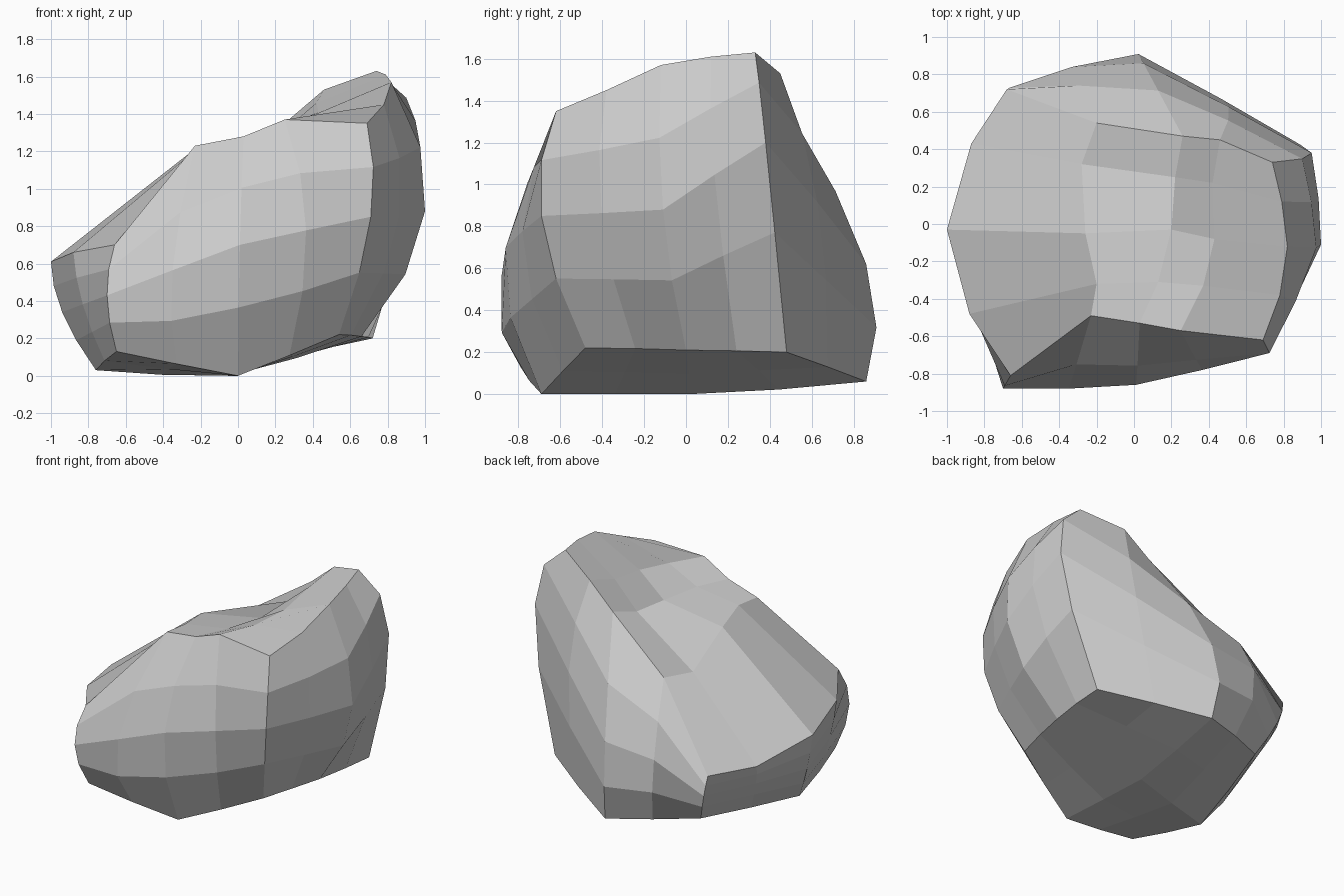
import bpy, bmesh
from mathutils import Vector as V

if "Cube" in bpy.data.objects:
    bpy.data.objects.remove(bpy.data.objects["Cube"])

# Loops run counter-clockwise from the front-left corner:
# front, right, back, left.
rim = [(-.66, -.81, .70), (-.23, -.49, 1.23), (.03, -.53, 1.28), (.25, -.57, 1.37),
       (.69, -.62, 1.35), (.78, -.38, 1.45), (.82, -.12, 1.57), (.79, .12, 1.61),
       (.74, .33, 1.63), (.46, .45, 1.53), (.26, .47, 1.36), (-.20, .54, 1.03),
       (-.68, .72, .51), (-.87, .43, .52), (-1, -.03, .61), (-.88, -.48, .66)]
belly = [(-.70, -.88, .43), (.01, -.86, .70), (.71, -.69, .85), (1, -.11, .88),
         (.95, .38, 1.20), (.05, .86, .62), (-.64, .71, .35), (-.94, -.05, .34)]
foot = [(-.65, -.79, .13), (0, -.69, 0), (.54, -.48, .22), (.66, 0, .21),
        (.72, .48, .20), (.05, .86, .06), (-.54, .60, .12), (-.76, -.22, .03)]
# Inner points of the sloping, saddle-shaped top, front row to back row
crown = [[(-.20, -.32, 1.23), (.13, -.31, 1.28), (.37, -.33, 1.38)],
         [(-.26, -.05, 1.19), (.20, -.03, 1.27), (.43, -.08, 1.41)],
         [(-.28, .32, 1.01), (.22, .25, 1.29), (.42, .22, 1.46)]]


def refine(loop):
    """Double a closed loop with gently bowed in-between points."""
    p, n, out = [V(q) for q in loop], len(loop), []
    for i in range(n):
        a, b, c, d = p[i - 1], p[i], p[(i + 1) % n], p[(i + 2) % n]
        out += [b, (b + c) * .51 - (a + d) * .01]
    return out


def cap(bm, ring, inner, flip):
    """Close a 16-vertex ring with a 4 x 4 grid of quads."""
    g = [[None] * 5 for _ in range(5)]
    for k in range(4):
        g[0][k], g[k][4] = ring[k], ring[4 + k]
        g[4][4 - k], g[4 - k][0] = ring[8 + k], ring[(12 + k) % 16]
    for r in range(1, 4):
        for c in range(1, 4):
            if inner:
                co = V(inner[r - 1][c - 1])
            else:
                u, v = c / 4, r / 4
                co = (g[r][0].co.lerp(g[r][4].co, u) + g[0][c].co.lerp(g[4][c].co, v)
                      - g[0][0].co.lerp(g[0][4].co, u).lerp(
                          g[4][0].co.lerp(g[4][4].co, u), v))
                co.z = max(co.z, 0)
            g[r][c] = bm.verts.new(co)
    for r in range(4):
        for c in range(4):
            f = [g[r][c], g[r][c + 1], g[r + 1][c + 1], g[r + 1][c]]
            bm.faces.new(f[::-1] if flip else f)


# Rock sides: five loops blended from foot through belly to rim
bm = bmesh.new()
low, mid, high = refine(foot), refine(belly), [V(p) for p in rim]
mid[11] = V((-.33, .84, .58))  # bulge at the back left
rings = []
for j in range(5):
    t = j / 4
    w = ((1 - t) * (1 - 2 * t), 4 * t * (1 - t), t * (2 * t - 1))
    ring = [a * w[0] + b * w[1] + c * w[2] for a, b, c in zip(low, mid, high)]
    rings.append([bm.verts.new((p.x, p.y, max(p.z, 0))) for p in ring])
for a, b in zip(rings, rings[1:]):
    for i in range(16):
        k = (i + 1) % 16
        bm.faces.new((a[i], a[k], b[k], b[i]))

# Top and underside
cap(bm, rings[-1], crown, False)
cap(bm, rings[0], None, True)
bmesh.ops.recalc_face_normals(bm, faces=bm.faces)

mesh = bpy.data.meshes.new("rock")
bm.to_mesh(mesh)
bm.free()
rock = bpy.data.objects.new("rock", mesh)
bpy.context.collection.objects.link(rock)
